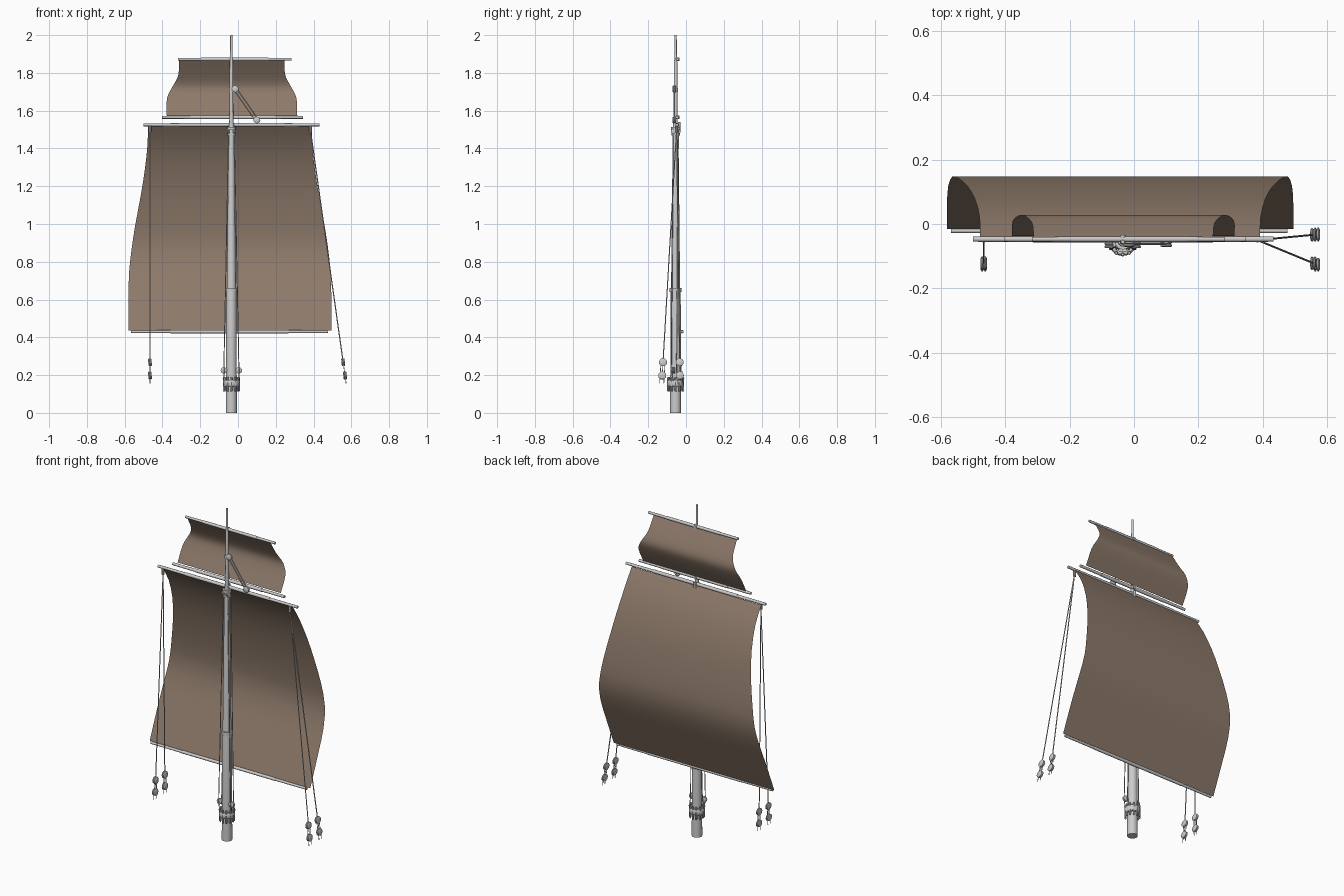
import bpy, bmesh, math
from mathutils import Vector

if "Cube" in bpy.data.objects:
    bpy.data.objects.remove(bpy.data.objects["Cube"])

MX, MY = -0.035, -0.055  # mast axis


def finish(name, bm, smooth=True):
    bmesh.ops.recalc_face_normals(bm, faces=bm.faces[:])
    me = bpy.data.meshes.new(name)
    bm.to_mesh(me)
    bm.free()
    ob = bpy.data.objects.new(name, me)
    bpy.context.collection.objects.link(ob)
    if smooth:
        bpy.ops.object.select_all(action='DESELECT')
        ob.select_set(True)
        bpy.context.view_layer.objects.active = ob
        bpy.ops.object.shade_smooth_by_angle(angle=math.radians(40))
    return ob


def add_lathe(bm, origin, axis, profile, sides=16):
    """Revolve (radius, distance) pairs about an axis through origin."""
    q = Vector(axis).normalized().to_track_quat('Z', 'Y')
    rings = []
    for r, d in profile:
        rings.append([bm.verts.new(Vector(origin) + q @ Vector(
            (r * math.cos(math.tau * i / sides), r * math.sin(math.tau * i / sides), d)))
            for i in range(sides)])
    for a, b in zip(rings, rings[1:]):
        for i in range(sides):
            j = (i + 1) % sides
            bm.faces.new((a[i], a[j], b[j], b[i]))
    bm.faces.new(rings[0][::-1])
    bm.faces.new(rings[-1])


def add_rod(bm, a, b, r, sides=8):
    d = Vector(b) - Vector(a)
    add_lathe(bm, a, d, [(r, 0), (r, d.length)], sides)


def add_block(bm, c, axis, r, w):
    """Grooved wooden pulley centred on c."""
    prof = [(r * .8, -w), (r, -w * .7), (r, -w * .35), (r * .8, 0),
            (r, w * .35), (r, w * .7), (r * .8, w)]
    add_lathe(bm, c, axis, prof, 14)


# Mast: lower mast and thinner topmast
bm = bmesh.new()
add_lathe(bm, (MX, MY, 0), (0, 0, 1), [(.029, 0), (.027, .64), (.024, .66), (.015, 1.5), (.013, 1.53)], 20)
finish("lower_mast", bm)
bm = bmesh.new()
add_lathe(bm, (MX, MY, 1.48), (0, 0, 1), [(.013, 0), (.010, .12), (.009, .38), (.007, .39), (.006, .52)], 14)
finish("topmast", bm)

# Mast bands
bm = bmesh.new()
for z, r, h in ((.65, .032, .02), (1.475, .022, .014), (1.505, .024, .016), (1.71, .013, .02)):
    add_lathe(bm, (MX, MY, z - h / 2), (0, 0, 1), [(r, 0), (r, h)], 20)
finish("mast_bands", bm)

# Pin rail around the mast foot
bm = bmesh.new()
add_lathe(bm, (MX, MY, .14), (0, 0, 1), [(.04, 0), (.044, .005), (.044, .03), (.04, .035)], 20)
finish("pin_rail", bm)
bm = bmesh.new()
for i in range(12):
    a = math.tau * i / 12
    p = (MX + .04 * math.cos(a), MY + .04 * math.sin(a), .113)
    add_lathe(bm, p, (0, 0, 1), [(.003, 0), (.005, .005), (.005, .045), (.004, .055), (.006, .067), (.004, .077)], 8)
finish("belaying_pins", bm)

# Yards: name, x start, x end, y, z, radius
for name, x0, x1, y, z, r in (
        ("main_upper_yard", -.50, .432, -.047, 1.525, .010),
        ("main_lower_yard", -.567, .476, -.021, .43, .009),
        ("top_upper_yard", -.317, .282, -.047, 1.872, .009),
        ("top_lower_yard", -.402, .345, -.047, 1.565, .010)):
    bm = bmesh.new()
    L = x1 - x0
    add_lathe(bm, (x0, y, z), (1, 0, 0), [(r * .8, 0), (r * .85, L * .2), (r, L * .2), (r, L * .8),
                                          (r * .85, L * .8), (r * .8, L)], 12)
    finish(name, bm)

# Yard brackets on the mast
bm = bmesh.new()
for z in (1.525, 1.565, 1.872):
    add_rod(bm, (MX, MY, z), (MX, -.034, z), .009, 10)
add_rod(bm, (MX, -.036, 1.485), (MX, -.036, 1.54), .007, 10)
finish("yard_brackets", bm)

# Sails: rows of (z, y, half width), softened with a spline
mat = bpy.data.materials.new("sail_cloth")
mat.diffuse_color = (.27, .195, .145, 1)
mat.use_nodes = True
mat.node_tree.nodes["Principled BSDF"].inputs["Base Color"].default_value = mat.diffuse_color


def sail(name, cx, rows, n):
    rows = [Vector(r) for r in rows]
    ext = [2 * rows[0] - rows[1]] + rows + [2 * rows[-1] - rows[-2]]
    pts = []
    for p0, p1, p2, p3 in zip(ext, ext[1:], ext[2:], ext[3:]):
        for k in range(n):
            t = k / n
            pts.append(.5 * (2 * p1 + (p2 - p0) * t + (2 * p0 - 5 * p1 + 4 * p2 - p3) * t * t
                             + (3 * p1 - p0 - 3 * p2 + p3) * t ** 3))
    pts.append(rows[-1])
    bm = bmesh.new()
    cols = 12
    grid = [[bm.verts.new((cx + w * (2 * i / cols - 1), y, z)) for i in range(cols + 1)] for z, y, w in pts]
    for a, b in zip(grid, grid[1:]):
        for i in range(cols):
            bm.faces.new((a[i], a[i + 1], b[i + 1], b[i]))
    ob = finish(name, bm)
    ob.data.materials.append(mat)


sail("main_sail", -.043, [(1.518, -.04, .434), (1.42, .022, .436), (1.29, .077, .450), (1.15, .115, .472),
                          (1.0, .141, .500), (.87, .148, .520), (.75, .118, .533), (.62, .063, .537),
                          (.435, -.015, .537)], 2)
sail("top_sail", -.033, [(1.868, -.043, .278), (1.785, .005, .284), (1.725, .028, .315),
                         (1.665, .010, .343), (1.575, -.037, .345)], 3)

# Side stays with paired deadeyes
for side, top, foot in (("left", -.466, -.466), ("right", .383, .572)):
    ropes, blocks = bmesh.new(), bmesh.new()
    add_rod(blocks, (top, -.05, 1.52), (top, -.05, 1.485), .008)
    for y in (-.032, -.128):
        a, b = Vector((top, -.05, 1.5)), Vector((foot, y, .16))
        on = lambda z: a.lerp(b, (1.5 - z) / 1.34)
        add_rod(ropes, a, on(.28), .003, 6)
        for z in (.268, .198):
            add_block(blocks, on(z), (1, 0, .1), .021, .009)
        for dy in (-.011, 0, .011):
            o = Vector((0, dy, 0))
            add_rod(ropes, on(.268) + o, on(.198) + o, .002, 6)
            if dy:
                add_rod(ropes, on(.198) + o, on(.155) + o, .002, 6)
    finish(side + "_stay_ropes", ropes)
    finish(side + "_deadeyes", blocks)

# Halyards running down both sides of the mast to small blocks
ropes, blocks = bmesh.new(), bmesh.new()
for s in (-1, 1):
    for y in (-.068, -.04):
        add_rod(ropes, (MX + s * .015, y, 1.49), (MX + s * .040, y - .01, .225), .0025, 6)
        add_rod(ropes, (MX + s * .040, y - .01, .225), (MX + s * .040, y, .17), .0025, 6)
    add_block(blocks, (MX + s * .04, -.066, .225), (0, 1, 0), .017, .009)
    add_block(blocks, (MX + s * .016, -.066, 1.49), (1, 0, 0), .014, .007)
# Angled tackle beside the topmast
p, q = Vector((-.015, -.062, 1.715)), Vector((.1, -.062, 1.55))
for o in (-.008, .008):
    off = Vector((o * .8, 0, o * .6))
    add_rod(ropes, p + off, q + off, .0035, 6)
for c in (p, q):
    add_block(blocks, c, (0, 1, 0), .018, .009)
finish("halyard_ropes", ropes)
finish("halyard_blocks", blocks)
